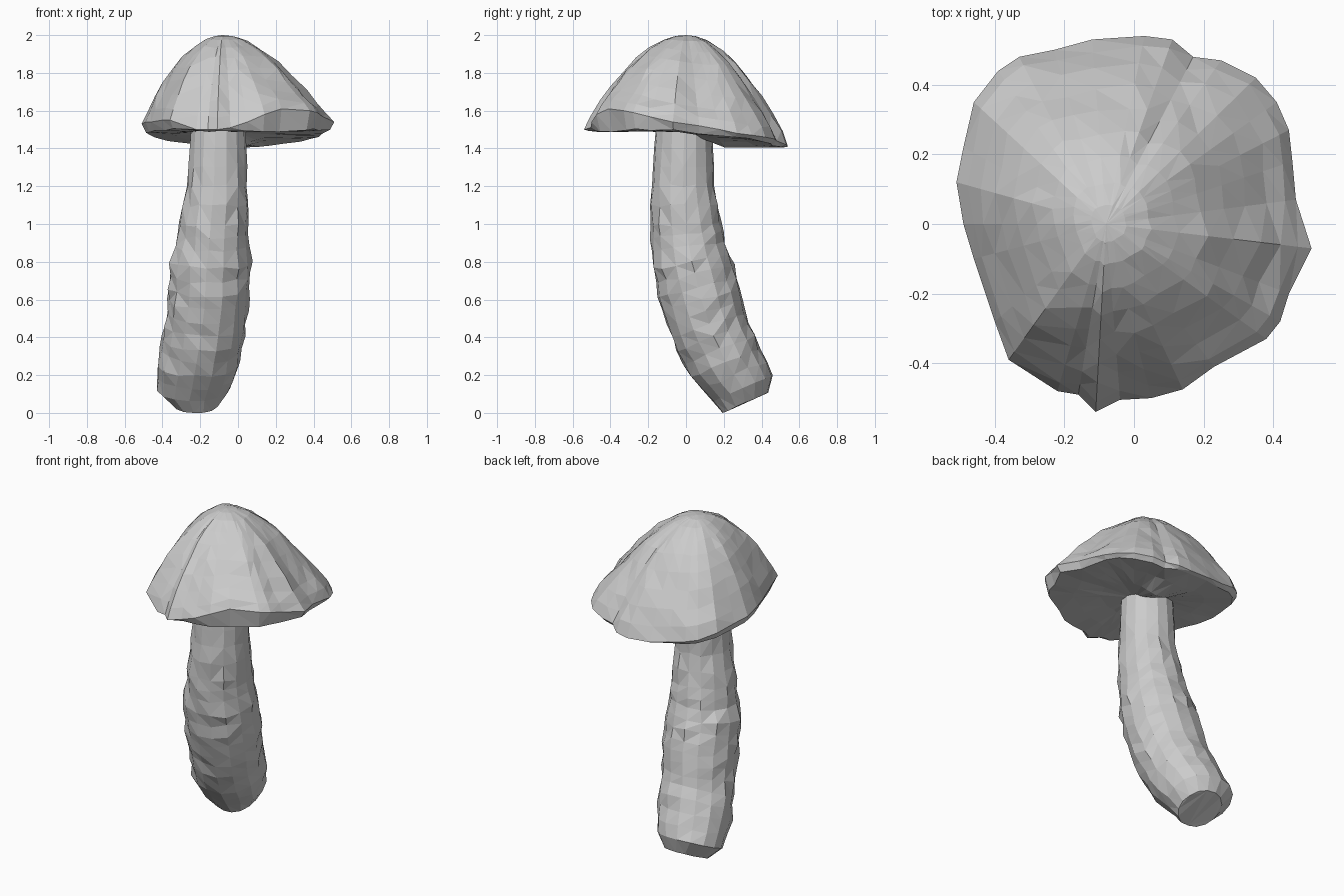
import bpy, bmesh, math, random

if "Cube" in bpy.data.objects:
    bpy.data.objects.remove(bpy.data.objects["Cube"])

random.seed(7)


def loft(name, rings, start=None, end=None):
    """Skin a list of vertex rings; close ends with a point or a flat face."""
    bm = bmesh.new()
    loops = [[bm.verts.new(p) for p in r] for r in rings]
    n = len(loops[0])
    for a, b in zip(loops, loops[1:]):
        for i in range(n):
            j = (i + 1) % n
            bm.faces.new((a[i], a[j], b[j], b[i]))
    for loop, tip in ((loops[0], start), (loops[-1], end)):
        if tip:
            v = bm.verts.new(tip)
            for i in range(n):
                bm.faces.new((loop[i], loop[(i + 1) % n], v))
        else:
            bm.faces.new(loop)
    bmesh.ops.triangulate(bm, faces=bm.faces[:])
    bmesh.ops.recalc_face_normals(bm, faces=bm.faces[:])
    me = bpy.data.meshes.new(name)
    bm.to_mesh(me)
    bm.free()
    ob = bpy.data.objects.new(name, me)
    bpy.context.collection.objects.link(ob)
    return ob


def jit(a):
    return random.uniform(-a, a)


# Cap: wavy rim outline (x, y, z), anticlockwise from the right tip
rim = [(.51, -.07, 1.54), (.465, .07, 1.52), (.455, .18, 1.50), (.445, .27, 1.48),
       (.41, .35, 1.47), (.35, .42, 1.46), (.25, .47, 1.45), (.17, .48, 1.44),
       (.11, .53, 1.42), (.03, .54, 1.41), (-.12, .53, 1.42), (-.23, .50, 1.44),
       (-.33, .48, 1.46), (-.39, .44, 1.47), (-.46, .35, 1.50), (-.49, .22, 1.52),
       (-.51, .12, 1.53), (-.49, 0, 1.54), (-.46, -.10, 1.54), (-.40, -.28, 1.55),
       (-.36, -.39, 1.55), (-.22, -.48, 1.50), (-.16, -.49, 1.50), (-.11, -.54, 1.50),
       (-.04, -.505, 1.51), (.05, -.50, 1.54), (.14, -.475, 1.58), (.23, -.41, 1.61),
       (.38, -.33, 1.60), (.42, -.28, 1.59), (.445, -.20, 1.57)]
apex = (-.08, 0, 2.0)
# dome profile: (fraction of the way out, fraction of the height)
dome = [(.10, .99), (.22, .95), (.36, .865), (.49, .76), (.62, .62),
        (.74, .465), (.85, .30), (.94, .14)]


def under_z(x, y):
    return 1.45 - .08 * y + .18 * x * x


def dome_ring(f, h):
    ring = []
    for x, y, z in rim:
        dx, dy = x - apex[0], y - apex[1]
        right = max(0, dx / math.hypot(dx, dy))
        hh = h - .10 * right * math.sin(math.pi * h)
        g = f + jit(.018) * f
        ring.append((apex[0] + dx * g, apex[1] + dy * g,
                     z + (apex[2] - z) * hh + jit(.008) * f))
    return ring


def under_ring(f, lift):
    return [(x * f, y * f, min(under_z(x * f, y * f) + lift + jit(.004), z - .005))
            for x, y, z in rim]


cap_rings = [dome_ring(f, h) for f, h in dome] + [rim]
cap_rings += [under_ring(.955, 0), under_ring(.68, .012), under_ring(.38, .03)]
loft("cap", cap_rings, apex, (0, 0, 1.485))

# Stem: (centre x, y, z, half width x, half width y, tilt) from top to foot
keys = [(-.105, -.010, 1.51, .145, .150, 0),
        (-.110, -.015, 1.20, .160, .165, 0),
        (-.125, 0, 1.00, .185, .188, .05),
        (-.135, .015, .88, .190, .195, .12),
        (-.145, .030, .80, .215, .205, .18),
        (-.155, .080, .60, .215, .208, .28),
        (-.185, .145, .40, .215, .190, .36),
        (-.208, .210, .27, .218, .185, .42),
        (-.238, .300, .13, .193, .160, .44),
        (-.222, .313, .053, .125, .120, .44)]
steps = [3, 2, 2, 1, 3, 3, 2, 2, 1]
sides = 15
params = []
for a, b, s in zip(keys, keys[1:], steps):
    for k in range(s):
        params.append([p + (q - p) * k / s for p, q in zip(a, b)])
params.append(keys[-1])

stem_rings = []
for n, (cx, cy, cz, rx, ry, tilt) in enumerate(params):
    ring = []
    rough = .01 if 2 < n < len(params) - 2 else .003
    for i in range(sides):
        t = 2 * math.pi * i / sides
        k = 1.01 + jit(rough) * 4
        dx, dy = rx * k * math.cos(t), ry * k * math.sin(t)
        ring.append((cx + dx, cy + dy, max(0, cz + tilt * dy + jit(rough))))
    stem_rings.append(ring)
loft("stem", stem_rings)
